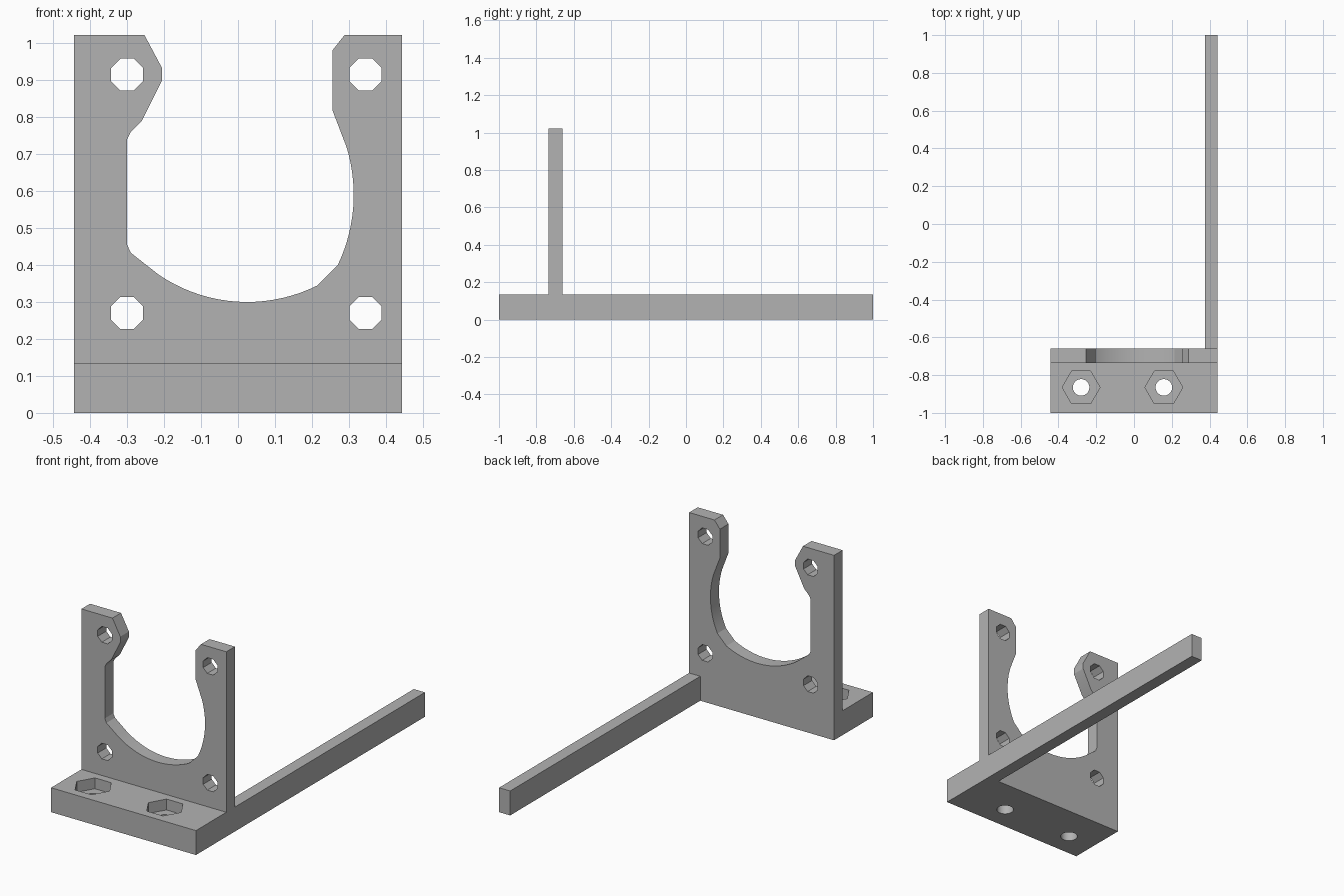
import bpy, bmesh
from math import sin, cos, pi, radians

cube = bpy.data.objects.get("Cube")
if cube:
    bpy.data.objects.remove(cube, do_unlink=True)

grey = bpy.data.materials.new("plain grey")
grey.use_nodes = True
grey.diffuse_color = (0.45, 0.45, 0.45, 1)
grey.node_tree.nodes["Principled BSDF"].inputs["Base Color"].default_value = grey.diffuse_color

HALF, BASE_TOP, TOP = 0.443, 0.135, 1.022
PLATE_FRONT, PLATE_BACK = -0.735, -0.66


def prism(name, points, axis, low, high):
    """Extrude a flat outline along 'z' (points are x, y) or 'y' (points are x, z)."""
    place = (lambda a, b: (a, b, low)) if axis == "z" else (lambda a, b: (a, low, b))
    bm = bmesh.new()
    face = bm.faces.new([bm.verts.new(place(*p)) for p in points])
    moved = bmesh.ops.extrude_face_region(bm, geom=[face])["geom"]
    shift = (0, 0, high - low) if axis == "z" else (0, high - low, 0)
    bmesh.ops.translate(bm, vec=shift, verts=[v for v in moved if isinstance(v, bmesh.types.BMVert)])
    bmesh.ops.recalc_face_normals(bm, faces=bm.faces)
    mesh = bpy.data.meshes.new(name)
    bm.to_mesh(mesh)
    bm.free()
    mesh.materials.append(grey)
    obj = bpy.data.objects.new(name, mesh)
    bpy.context.collection.objects.link(obj)
    return obj


def arc(cx, cy, r, start, end, steps):
    angles = [radians(start + (end - start) * i / steps) for i in range(steps + 1)]
    return [(cx + r * cos(a), cy + r * sin(a)) for a in angles]


def polygon(cx, cy, r, sides, turn=0):
    return [(cx + r * cos(turn + 2 * pi * i / sides), cy + r * sin(turn + 2 * pi * i / sides))
            for i in range(sides)]


def cut(obj, cutter):
    cutter.hide_render = True
    mod = obj.modifiers.new("cut", "BOOLEAN")
    mod.operation, mod.solver, mod.object = "DIFFERENCE", "EXACT", cutter
    bpy.ops.object.select_all(action="DESELECT")
    bpy.context.view_layer.objects.active = obj
    obj.select_set(True)
    bpy.ops.object.modifier_apply(modifier=mod.name)
    bpy.data.objects.remove(cutter, do_unlink=True)


# Foot with a long rail running back along the left side
foot = prism("foot_and_rail", [(-HALF, -1), (HALF, -1), (HALF, 1), (0.375, 1),
                               (0.375, PLATE_BACK), (-HALF, PLATE_BACK)], "z", 0, BASE_TOP)

# Bolt holes with hexagonal nut pockets
for x in (-0.28, 0.158):
    cut(foot, prism("nut_cutter", polygon(x, -0.865, 0.1, 6), "z", 0.075, 0.2))
    cut(foot, prism("bolt_cutter", polygon(x, -0.865, 0.044, 24), "z", -0.1, 0.2))

# Upright mounting plate with the large open recess
outline = [(-HALF, BASE_TOP), (HALF, BASE_TOP), (HALF, TOP), (0.288, TOP), (0.255, 0.98), (0.255, 0.82)]
outline += arc(-0.127, 0.59, 0.44, 17, -25.6, 14)
outline += arc(0.025, 0.725, 0.425, 296.6, 235.6, 18)
outline += [(-0.29, 0.433), (-0.30, 0.455), (-0.30, 0.74), (-0.29, 0.76), (-0.26, 0.79),
            (-0.205, 0.90), (-0.205, 0.932), (-0.253, TOP), (-HALF, TOP)]
plate = prism("mounting_plate", outline, "y", PLATE_FRONT, PLATE_BACK)

# Four octagonal screw holes
for x in (-0.30, 0.345):
    for z in (0.27, 0.915):
        cut(plate, prism("screw_cutter", polygon(x, z, 0.047, 8, pi / 8), "y", -0.8, -0.6))

# Smooth the curved walls, keep the edges sharp
for obj in (foot, plate):
    bpy.ops.object.select_all(action="DESELECT")
    bpy.context.view_layer.objects.active = obj
    obj.select_set(True)
    bpy.ops.object.shade_smooth_by_angle(angle=radians(20))
